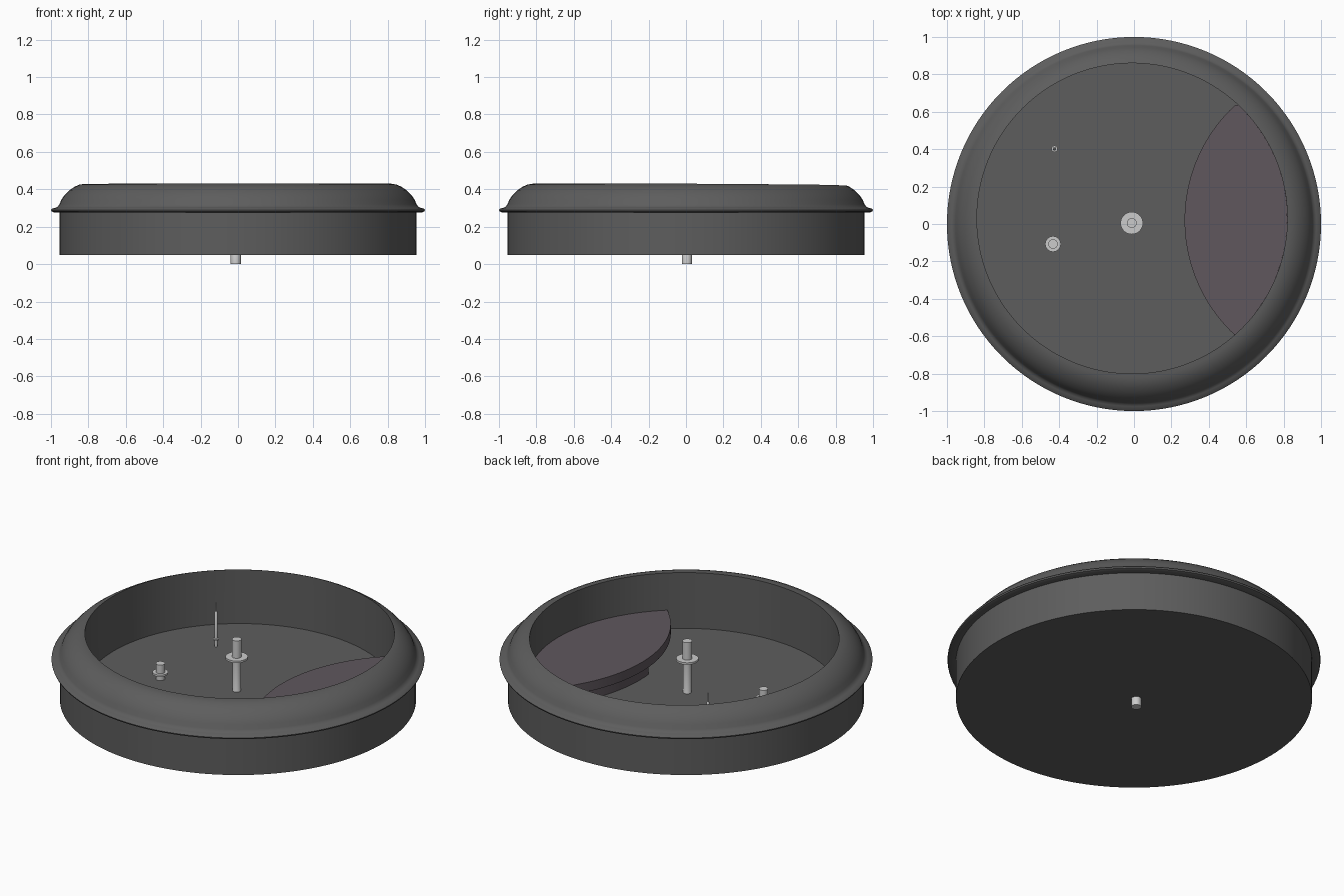
import bpy, math
from math import sin, cos, pi

if "Cube" in bpy.data.objects:
    bpy.data.objects.remove(bpy.data.objects["Cube"])


def mat(name, rgb):
    m = bpy.data.materials.new(name)
    m.diffuse_color = (*rgb, 1)
    m.use_nodes = True
    m.node_tree.nodes["Principled BSDF"].inputs["Base Color"].default_value = m.diffuse_color
    return m


DARK = mat("dark_grey", (0.11, 0.11, 0.11))
PLUM = mat("plum_grey", (0.115, 0.095, 0.11))


def make(name, verts, faces, material=None, angle=35):
    me = bpy.data.meshes.new(name)
    me.from_pydata(verts, [], faces)
    me.update()
    ob = bpy.data.objects.new(name, me)
    bpy.context.collection.objects.link(ob)
    if material:
        me.materials.append(material)
    smooth(ob, angle)
    return ob


def smooth(ob, angle=35):
    bpy.ops.object.select_all(action='DESELECT')
    ob.select_set(True)
    bpy.context.view_layer.objects.active = ob
    bpy.ops.object.shade_smooth_by_angle(angle=math.radians(angle))


def lathe(name, profile, centre=(0, 0), n=32, material=None):
    """Closed solid of revolution from (radius, z) pairs listed bottom to top."""
    verts = [(centre[0] + r * cos(2 * pi * i / n), centre[1] + r * sin(2 * pi * i / n), z)
             for r, z in profile for i in range(n)]
    faces = [(k * n + i, k * n + (i + 1) % n, (k + 1) * n + (i + 1) % n, (k + 1) * n + i)
             for k in range(len(profile) - 1) for i in range(n)]
    top = (len(profile) - 1) * n
    faces += [tuple(reversed(range(n))), tuple(range(top, top + n))]
    return make(name, verts, faces, material)


def prism(name, outline, z0, z1, material):
    n = len(outline)
    verts = [(x, y, z) for z in (z0, z1) for x, y in outline]
    faces = [(i, (i + 1) % n, n + (i + 1) % n, n + i) for i in range(n)]
    faces += [tuple(reversed(range(n))), tuple(range(n, 2 * n))]
    return make(name, verts, faces, material)


def lens(left_x, y_min, y_max, n=32):
    """Outline between the well wall (right) and an opposing arc (left)."""
    ys = [y_min + (y_max - y_min) * (1 - cos(pi * i / n)) / 2 for i in range(n + 1)]
    R = 0.836
    right = [(WELL[0] + math.sqrt(WELL_R ** 2 - (y - WELL[1]) ** 2), y) for y in ys]
    left = [(left_x + R - math.sqrt(R ** 2 - (y - 0.02) ** 2), y) for y in ys]
    return right + left[::-1]


WELL, WELL_R, FLOOR = (-0.01, 0.03), 0.83, 0.10

# Round housing with flange and rounded shoulder
body = lathe("housing", [
    (0.955, 0.05), (0.955, 0.277), (0.985, 0.277), (0.997, 0.282), (1.0, 0.29),
    (0.995, 0.296), (0.975, 0.302), (0.963, 0.308), (0.955, 0.32), (0.945, 0.343),
    (0.927, 0.37), (0.902, 0.395), (0.875, 0.413), (0.848, 0.425), (0.82, 0.43)],
    n=128, material=DARK)

# Off-centre well cut into the housing
cutter = lathe("well_cutter", [(WELL_R, FLOOR), (WELL_R, 0.6)], WELL, 128, DARK)
mod = body.modifiers.new("well", 'BOOLEAN')
mod.operation, mod.solver, mod.object = 'DIFFERENCE', 'EXACT', cutter
bpy.context.view_layer.objects.active = body
bpy.ops.object.modifier_apply(modifier="well")
bpy.data.objects.remove(cutter)
smooth(body)

# Lens-shaped shelf and its support
prism("shelf", lens(0.27, -0.595, 0.635), 0.155, 0.21, PLUM)
prism("shelf_support", lens(0.285, -0.06, 0.58), FLOOR, 0.155, PLUM)

# Centre spindle with collar
lathe("spindle", [(0.027, 0), (0.027, 0.06), (0.022, 0.07), (0.022, 0.29), (0.06, 0.29),
                  (0.06, 0.302), (0.026, 0.302), (0.026, 0.405)], (-0.012, 0.005))

# Short post with collar
lathe("short_post", [(0.025, FLOOR), (0.025, 0.13), (0.042, 0.13), (0.042, 0.141),
                     (0.025, 0.141), (0.025, 0.192)], (-0.433, -0.107))

# Slim pin with collar and fine tip
lathe("slim_pin", [(0.009, FLOOR), (0.009, 0.14), (0.017, 0.14), (0.017, 0.147),
                   (0.009, 0.147), (0.009, 0.30), (0.003, 0.31), (0.003, 0.36)],
      (-0.425, 0.402), 16)
